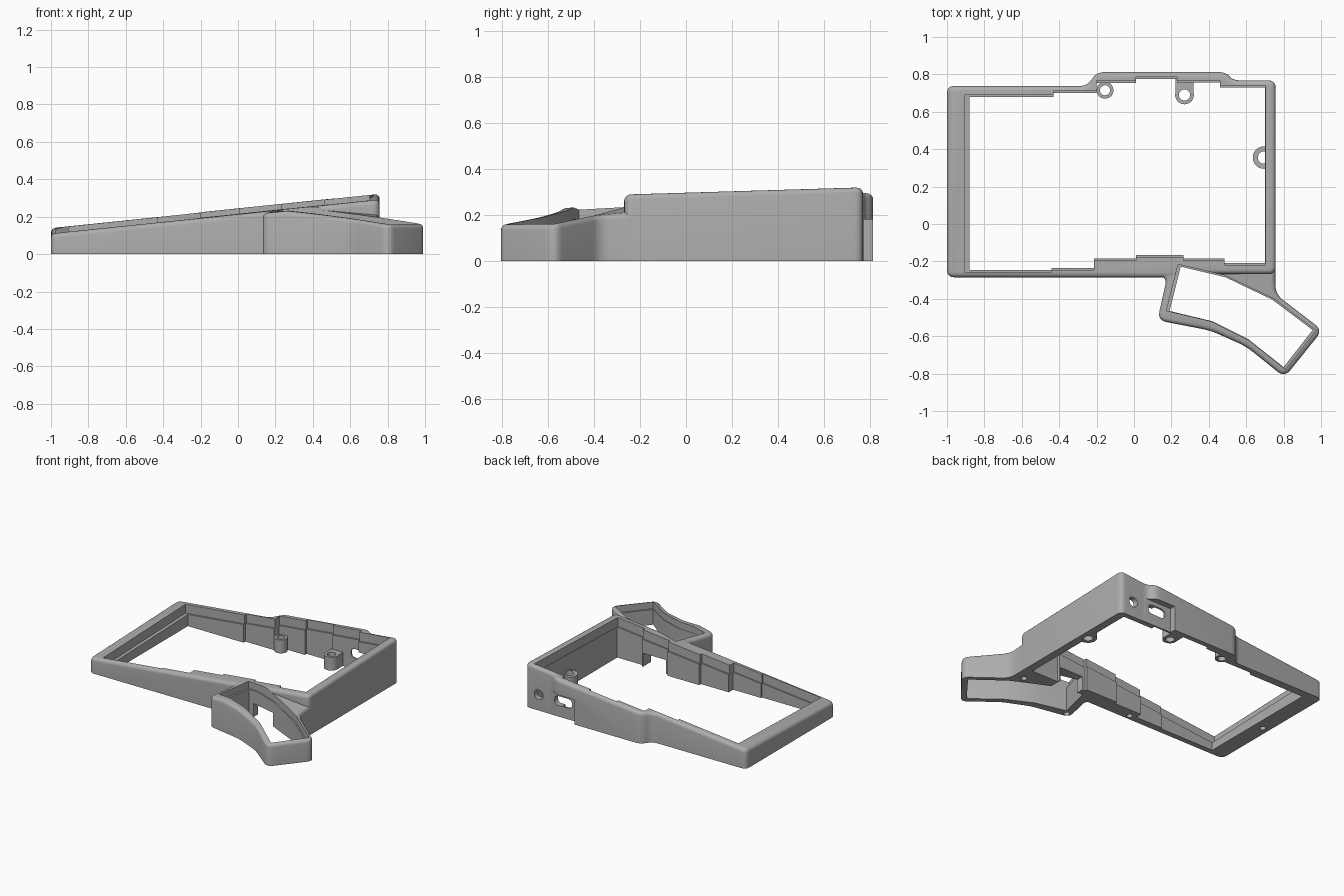
import bpy, bmesh, math
from mathutils import Matrix, Vector

if "Cube" in bpy.data.objects:
    bpy.data.objects.remove(bpy.data.objects["Cube"])

grey = bpy.data.materials.new("plain_grey")
grey.use_nodes = True
grey.diffuse_color = (0.42, 0.42, 0.42, 1)
grey.node_tree.nodes["Principled BSDF"].inputs["Base Color"].default_value = (0.42, 0.42, 0.42, 1)


def main_top(x, y):
    return 0.221 + 0.1035 * x + 0.03 * y


def thumb_top(x, y):
    return 0.299 - 0.09 * x + 0.0865 * y


def level(z):
    return lambda x, y: z


def below(plane, depth):
    return lambda x, y: plane(x, y) - depth


def rounded(points, trim, steps=5):
    """Round every corner of a 2D outline."""
    pts = [Vector(p) for p in points]
    out = []
    for i, p in enumerate(pts):
        ends = []
        for q in (pts[i - 1], pts[(i + 1) % len(pts)]):
            d = q - p
            ends.append(p + d.normalized() * min(trim, d.length * 0.45))
        a, b = ends
        for s in range(steps + 1):
            t = s / steps
            out.append(a * (1 - t) ** 2 + p * 2 * t * (1 - t) + b * t * t)
    return out


def make(name, bm):
    bmesh.ops.recalc_face_normals(bm, faces=bm.faces[:])
    mesh = bpy.data.meshes.new(name)
    bm.to_mesh(mesh)
    bm.free()
    mesh.materials.append(grey)
    obj = bpy.data.objects.new(name, mesh)
    bpy.context.collection.objects.link(obj)
    return obj


def prism(name, outline, low, high, clip=None, soften=0, turn=None):
    """Upright prism between two surfaces, optionally clipped and top-rounded."""
    bm = bmesh.new()
    lower = [bm.verts.new((x, y, low(x, y))) for x, y in outline]
    upper = [bm.verts.new((x, y, high(x, y))) for x, y in outline]
    bm.faces.new(lower[::-1])
    bm.faces.new(upper)
    n = len(outline)
    for i in range(n):
        j = (i + 1) % n
        bm.faces.new((lower[i], lower[j], upper[j], upper[i]))
    if clip:
        z0 = clip(0, 0)
        normal = Vector((z0 - clip(1, 0), z0 - clip(0, 1), 1))
        bmesh.ops.bisect_plane(bm, geom=bm.verts[:] + bm.edges[:] + bm.faces[:],
                               plane_co=(0, 0, z0), plane_no=normal, clear_outer=True)
        bmesh.ops.holes_fill(bm, edges=[e for e in bm.edges if e.is_boundary], sides=0)
    bmesh.ops.recalc_face_normals(bm, faces=bm.faces[:])
    if soften:
        rim = [e for e in bm.edges if len(e.link_faces) == 2
               and sorted(f.normal.z > 0.8 for f in e.link_faces) == [False, True]]
        bmesh.ops.bevel(bm, geom=rim, offset=soften, segments=4, profile=0.5,
                        affect='EDGES', clamp_overlap=False)
    if turn:
        bm.transform(turn)
    return make(name, bm)


def cylinder(name, x, y, r, z0, z1):
    bm = bmesh.new()
    bmesh.ops.create_cone(bm, cap_ends=True, segments=28, radius1=r, radius2=r, depth=z1 - z0,
                          matrix=Matrix.Translation((x, y, (z0 + z1) / 2)))
    return make(name, bm)


def box(name, x0, x1, y0, y1, z0, z1):
    return prism(name, [(x0, y0), (x1, y0), (x1, y1), (x0, y1)], level(z0), level(z1))


def combine(target, tool, operation='DIFFERENCE'):
    tool.hide_render = True
    mod = target.modifiers.new(tool.name, 'BOOLEAN')
    mod.object, mod.operation, mod.solver = tool, operation, 'EXACT'
    bpy.context.view_layer.objects.active = target
    bpy.ops.object.modifier_apply(modifier=mod.name)
    bpy.data.objects.remove(tool)


# Main tilted body
main_outline = rounded([(-1, -.285), (.3, -.285), (.4, -.268), (.757, -.268), (.757, .768), (.53, .768),
                        (.49, .812), (-.2, .812), (-.25, .738), (-1, .738)], 0.04)
frame = prism("case_frame", main_outline, level(0), main_top, soften=0.025)

# Angled thumb section
thumb_outline = rounded([(.05, -.12), (.05, -.278), (.178, -.278), (.125, -.515), (.41, -.57),
                         (.6, -.655), (.805, -.82), (1.008, -.568), (.756, -.375),
                         (.756, -.12)], 0.05)
thumb = prism("thumb_frame", thumb_outline, level(0), thumb_top,
              clip=below(main_top, 0.002), soften=0.022)
combine(frame, thumb, 'UNION')


# Column-staggered opening of the main body
def opening(grow):
    back = [(-.88, -.43, .68), (-.43, -.2, .7), (-.2, .01, .755),
            (.01, .23, .775), (.23, .46, .757), (.46, .7, .73)]
    front = [(-.88, -.44, -.245), (-.44, -.215, -.235), (-.215, .01, -.185),
             (.01, .265, -.165), (.265, .485, -.185), (.485, .7, -.208)]
    pts = []
    for x0, x1, y in front:
        pts += [(x0, y - grow), (x1, y - grow)]
    for x0, x1, y in reversed(back):
        pts += [(x1, y + grow), (x0, y + grow)]
    shift = {-.88: -2.5 * grow, .7: 0.2 * grow}
    return [(x + shift.get(x, 0), y) for x, y in pts]


combine(frame, prism("main_opening", opening(0), level(-1), level(1)))
combine(frame, prism("main_ledge", opening(0.011), below(main_top, 0.065), level(1)))

# Thumb opening with its ledge
hole = [(.25, -.228), (.19, -.465), (.42, -.52), (.61, -.615),
        (.80, -.765), (.955, -.567), (.74, -.405), (.49, -.285)]
wide = [(.56 + (x - .56) * 1.045, -.5 + (y + .5) * 1.045) for x, y in hole]
combine(frame, prism("thumb_opening", hole, level(-1), level(1)))
for plane in (main_top, thumb_top):
    combine(frame, prism("thumb_ledge", wide, below(plane, 0.05), level(1)))

# Cable pass between the two sections
combine(frame, box("cable_pass", .29, .478, -.33, -.1, -.1, .1))

# Recess and ports in the back wall
combine(frame, box("port_recess", .33, .6, .77, .9, -.1, .18))
turn = Matrix.Rotation(math.radians(90), 4, 'X')
for x, half in ((.45, .07), (.65, .034)):
    h = min(half, .034)
    ring = rounded([(x - half, .115 - h), (x + half, .115 - h),
                    (x + half, .115 + h), (x - half, .115 + h)], h)
    combine(frame, prism("port", ring, level(-.9), level(-.715), turn=turn))

# Screw bosses on the inner walls
bosses = [(-.155, .715, .045, .027), (.27, .69, .05, .03), (.695, .355, .06, .033)]
for x, y, r, bore in bosses:
    combine(frame, cylinder("boss", x, y, r, .003, .1), 'UNION')
combine(frame, box("boss_tab", .222, .318, .69, .785, .003, .1), 'UNION')
for x, y, r, bore in bosses:
    combine(frame, cylinder("boss_bore", x, y, bore, -.1, .12))

# Blind holes for feet in the underside
for x, y in ((-.95, .19), (-.17, -.25), (.165, -.495), (.68, -.32)):
    combine(frame, cylinder("foot_hole", x, y, .02, -.1, .04))

bpy.ops.object.select_all(action='DESELECT')
frame.select_set(True)
bpy.context.view_layer.objects.active = frame
bpy.ops.object.shade_smooth_by_angle(angle=math.radians(30))
